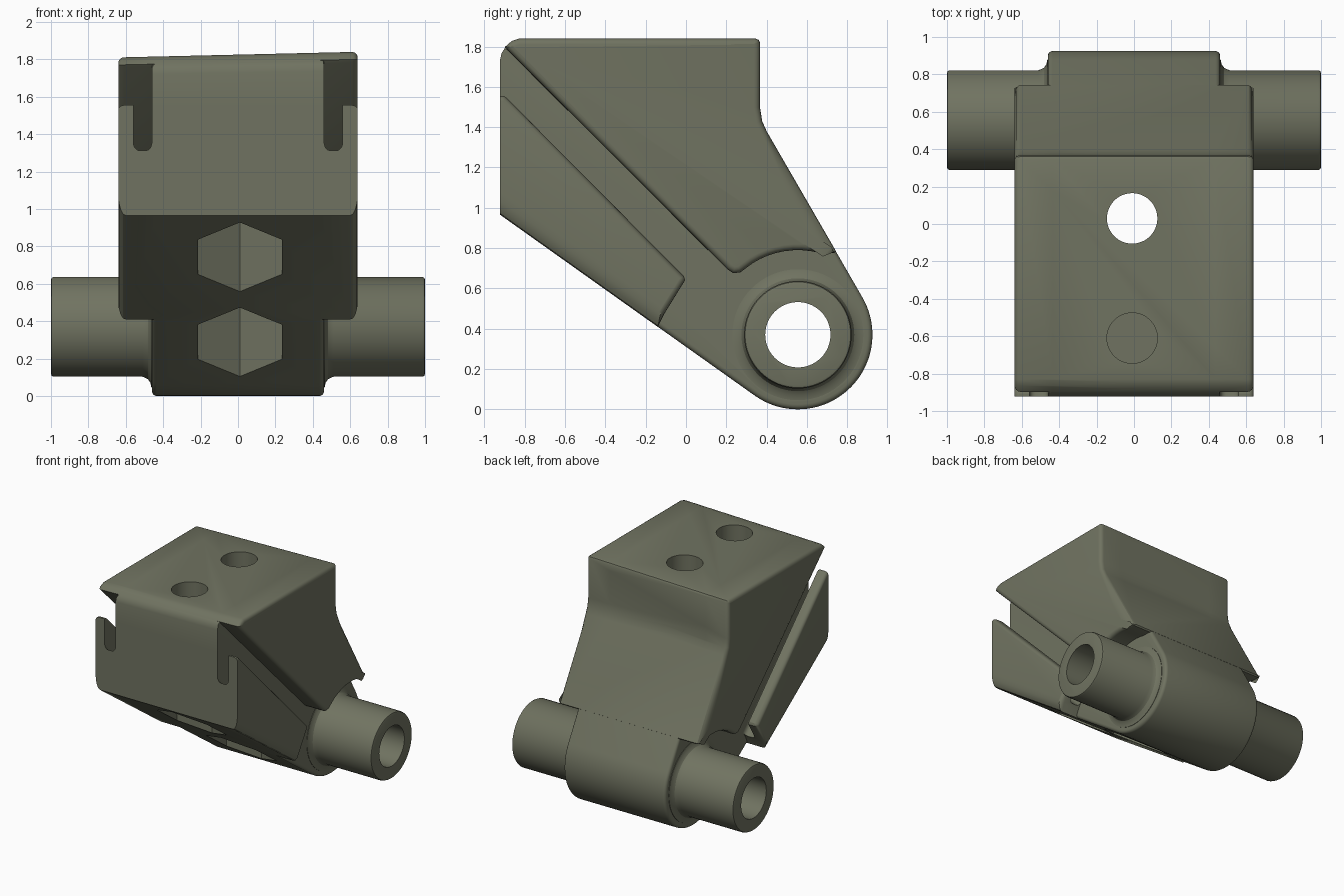
import bpy, bmesh, math

if "Cube" in bpy.data.objects:
    bpy.data.objects.remove(bpy.data.objects["Cube"])

helpers = []


def finish(name, bm):
    bmesh.ops.recalc_face_normals(bm, faces=bm.faces)
    me = bpy.data.meshes.new(name)
    bm.to_mesh(me)
    bm.free()
    ob = bpy.data.objects.new(name, me)
    bpy.context.collection.objects.link(ob)
    ob.hide_render = True
    helpers.append(ob)
    return ob


def prism(name, pts, x0, x1, radius=None):
    """Extrude a (y, z) profile along x; radius(y, z) rounds the side edges."""
    bm = bmesh.new()
    rings = [[bm.verts.new((x, y, z)) for y, z in pts] for x in (x0, x1)]
    bm.faces.new(rings[0])
    bm.faces.new(rings[1])
    n = len(pts)
    for i in range(n):
        j = (i + 1) % n
        bm.faces.new((rings[0][i], rings[0][j], rings[1][j], rings[1][i]))
    if radius:
        layer = bm.edges.layers.float.new("bevel_weight_edge")
        for e in bm.edges:
            a, b = (v.co for v in e.verts)
            if abs(a.x - b.x) < 1e-5:
                e[layer] = radius((a.y + b.y) / 2, (a.z + b.z) / 2) / 0.1
    ob = finish(name, bm)
    if radius:
        m = ob.modifiers.new("round", 'BEVEL')
        m.limit_method, m.width, m.segments = 'WEIGHT', 0.1, 4
        m.use_clamp_overlap = False
    return ob


def lathe(name, pts, cy, cz, steps=64):
    """Closed (x, r) outline turned around the pivot axis."""
    bm = bmesh.new()
    rings = []
    for k in range(steps):
        a = 2 * math.pi * k / steps
        rings.append([bm.verts.new((x, cy + r * math.cos(a), cz + r * math.sin(a)))
                      for x, r in pts])
    for k in range(steps):
        p, q = rings[k], rings[(k + 1) % steps]
        for i in range(len(pts) - 1):
            bm.faces.new((p[i], p[i + 1], q[i + 1], q[i]))
    bm.faces.new([r[0] for r in rings])
    bm.faces.new([r[-1] for r in rings])
    return finish(name, bm)


def column(name, x, y, r, z0, z1, sides):
    """Upright cutter with a corner pointing along y."""
    bm = bmesh.new()
    rings = [[bm.verts.new((x + r * math.sin(2 * math.pi * k / sides),
                            y + r * math.cos(2 * math.pi * k / sides), z))
              for k in range(sides)] for z in (z0, z1)]
    bm.faces.new(rings[0])
    bm.faces.new(rings[1])
    for k in range(sides):
        j = (k + 1) % sides
        bm.faces.new((rings[0][k], rings[0][j], rings[1][j], rings[1][k]))
    return finish(name, bm)


def boolean(ob, other, op):
    m = ob.modifiers.new(op.lower(), 'BOOLEAN')
    m.operation, m.solver, m.object = op, 'EXACT', other


def arc(cy, cz, r, a0, a1, n):
    return [(cy + r * math.cos(math.radians(a0 + (a1 - a0) * k / n)),
             cz + r * math.sin(math.radians(a0 + (a1 - a0) * k / n))) for k in range(n + 1)]


CY, CZ, FRONT = 0.555, 0.37, -0.922
top_back = [(0.40, 1.38), (0.378, 1.43), (0.367, 1.50),
            (0.367, 1.82), (0.36, 1.834), (0.345, 1.84)]
top_front = [(-0.83, 1.84), (-0.865, 1.828), (-0.897, 1.80)]

# narrow core with the round pivot end
core = prism("bracket_body",
             [(FRONT, 0.965)] + arc(CY, CZ, 0.37, 234.6, 390, 40) + top_back + top_front
             + [(-0.915, 1.77), (FRONT, 1.74)],
             -0.46, 0.46, lambda y, z: 0.0 if y < -0.9 else 0.025)

# wide upper block, its lower edge sweeping around the pivot
block = prism("upper_block",
              top_front + [(-0.885, 1.785), (0.205, 0.695), (0.235, 0.675), (0.27, 0.68)]
              + arc(CY, CZ, 0.42, 122, 76, 8) + [(0.735, 0.775), (0.744, 0.785)] + top_back,
              -0.64, 0.64,
              lambda y, z: 0.07 if y > 0.5 and 0.8 < z < 1.3 else 0.03)

# wide lower flange with a slot behind each lip
flange = prism("lower_flange",
               [(FRONT, 0.965), (-0.14, 0.409), (-0.11, 0.47), (-0.005, 0.64), (-0.01, 0.66),
                (-0.89, 1.545), (-0.905, 1.555), (FRONT, 1.555)],
               -0.64, 0.64,
               lambda y, z: 0.0 if y < -0.92 else (0.09 if z < 0.8 and y < -0.2 else 0.025))
for s in (-1, 1):
    slot = prism("slot_cutter", [(-1.1, 1.49), (0.2, 0.19), (0.2, 1.2), (-1.1, 2.2)],
                 s * 0.46, s * 0.56,
                 lambda y, z: 0.033 if abs(y + z - 0.39) < 0.01 else 0.0)
    boolean(flange, slot, 'DIFFERENCE')

# pivot tube with filleted roots and slightly eased ends
half = [(0.44, 0.325), (0.463, 0.325), (0.468, 0.30), (0.482, 0.28), (0.51, 0.267),
        (0.985, 0.267), (0.996, 0.262), (1.0, 0.25)]
tube = lathe("pivot_tube", [(-x, r) for x, r in reversed(half)] + half, CY, CZ)

for part in (block, flange, tube):
    boolean(core, part, 'UNION')

# pivot bore, bolt holes and hexagonal nut pockets
cutters = [lathe("bore_cutter", [(-1.1, 0.162), (1.1, 0.162)], CY, CZ)]
for y in (0.03, -0.61):
    cutters.append(column("bolt_cutter", -0.01, y, 0.135, -0.2, 2.1, 48))
    cutters.append(column("nut_cutter", 0.01, y, 0.26, -0.2, 1.15, 6))
for c in cutters:
    boolean(core, c, 'DIFFERENCE')

# bake the body and remove the helpers
dg = bpy.context.evaluated_depsgraph_get()
mesh = bpy.data.meshes.new_from_object(core.evaluated_get(dg))
core.modifiers.clear()
core.data = mesh
core.hide_render = False
for ob in helpers:
    if ob is not core:
        bpy.data.objects.remove(ob)

# top plate leans slightly towards one side
for v in mesh.vertices:
    f = min(1.0, max(0.0, (v.co.z - 1.6) / 0.2))
    v.co.z += 0.0234 * (v.co.x - 0.64) * f

olive = bpy.data.materials.new("olive_grey")
olive.diffuse_color = (0.162, 0.171, 0.119, 1)
olive.use_nodes = True
olive.node_tree.nodes["Principled BSDF"].inputs["Base Color"].default_value = olive.diffuse_color
mesh.materials.clear()
mesh.materials.append(olive)

bpy.ops.object.select_all(action='DESELECT')
core.select_set(True)
bpy.context.view_layer.objects.active = core
bpy.ops.object.shade_smooth_by_angle(angle=math.radians(30))
